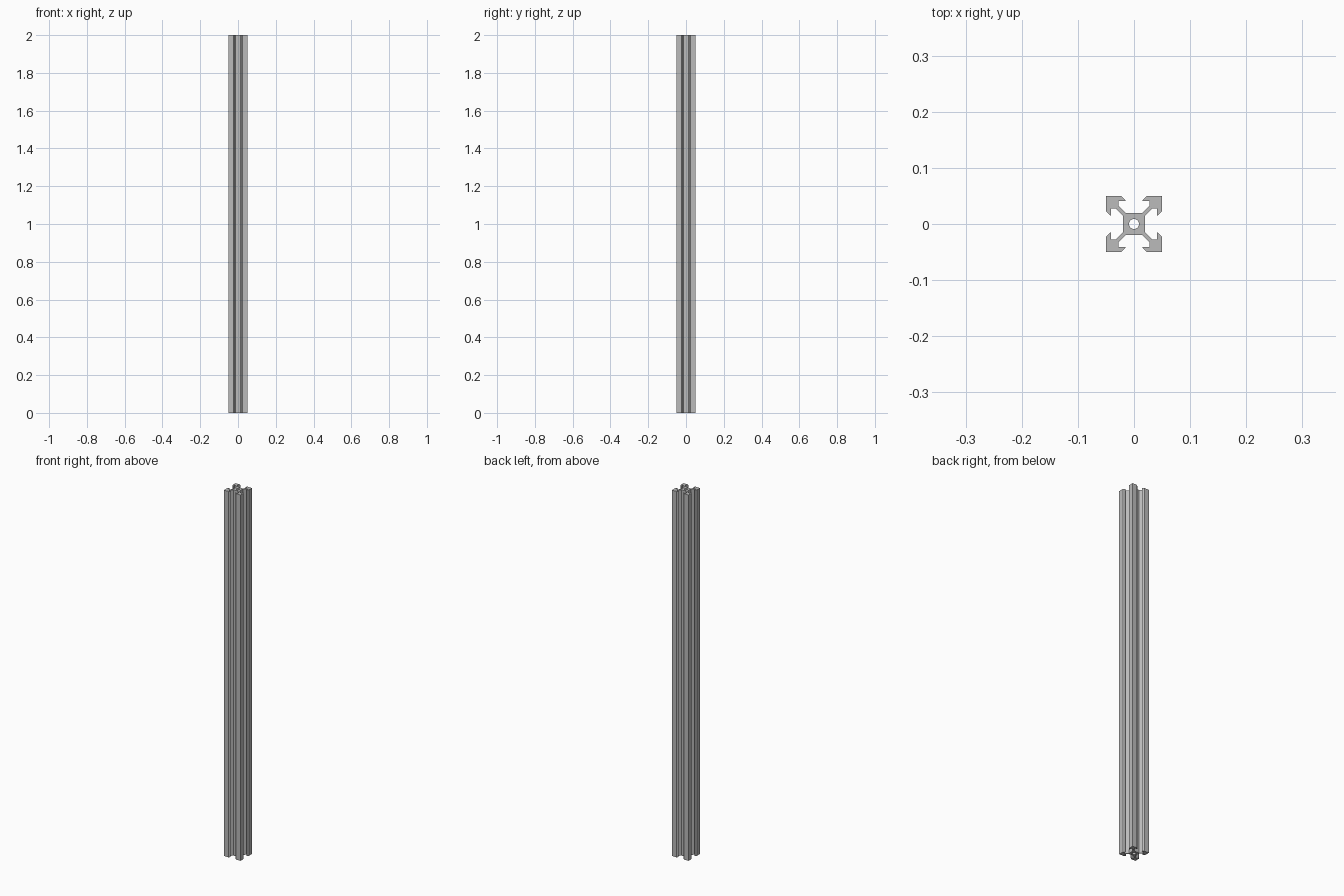
import bpy
import math
from mathutils import Matrix, Vector

cube = bpy.data.objects.get("Cube")
if cube:
    bpy.data.objects.remove(cube, do_unlink=True)

LENGTH = 2.0
HALF = 0.05          # half width of the rail
MOUTH = 0.0229       # half width of the slot at the outer face
THROAT = 0.0155      # half width of the slot at its narrowest
LIP = 0.041          # inner side of the lip
POCKET = 0.0275      # half width of the hidden pocket
CORE = 0.0195        # half width of the central core
WEB = 0.0053         # offset of the diagonal web's sides
HOLE = 0.009         # bore radius

# Brushed aluminium
metal = bpy.data.materials.new("aluminium_grey")
metal.use_nodes = True
colour = (0.5, 0.5, 0.5, 1)
metal.diffuse_color = colour
bsdf = metal.node_tree.nodes["Principled BSDF"]
bsdf.inputs["Base Color"].default_value = colour

# One side of a slot, from the core out to the rail's corner
flank = [(CORE - WEB, CORE), (POCKET, POCKET + WEB), (POCKET, LIP),
         (THROAT, LIP), (THROAT, HALF - MOUTH + THROAT), (MOUTH, HALF)]
side = [(-x, y) for x, y in reversed(flank)] + flank + [(HALF, HALF)]

# Repeat the side clockwise to close the outline
outline = []
for i in range(4):
    turn = Matrix.Rotation(-i * math.pi / 2, 2)
    outline += [turn @ Vector(p) for p in side]

bore = [(HOLE * math.cos(a), HOLE * math.sin(a))
        for a in (i * math.tau / 32 for i in range(32))]

# Extrude the filled profile along z
profile = bpy.data.curves.new("slotted_rail", "CURVE")
profile.dimensions = "2D"
profile.fill_mode = "BOTH"
profile.extrude = LENGTH / 2
for loop in (outline, bore):
    spline = profile.splines.new("POLY")
    spline.points.add(len(loop) - 1)
    for point, (x, y) in zip(spline.points, loop):
        point.co = (x, y, 0, 1)
    spline.use_cyclic_u = True
profile.materials.append(metal)

rail = bpy.data.objects.new("slotted_rail", profile)
rail.location.z = LENGTH / 2
bpy.context.collection.objects.link(rail)
bpy.ops.object.select_all(action="DESELECT")
rail.select_set(True)
bpy.context.view_layer.objects.active = rail
bpy.ops.object.convert(target="MESH")

# Weld the caps to the walls and keep the long edges crisp
bpy.ops.object.mode_set(mode="EDIT")
bpy.ops.mesh.select_all(action="SELECT")
bpy.ops.mesh.remove_doubles(threshold=0.00001)
bpy.ops.mesh.normals_make_consistent(inside=False)
bpy.ops.object.mode_set(mode="OBJECT")
bpy.ops.object.shade_smooth_by_angle(angle=math.radians(30))
